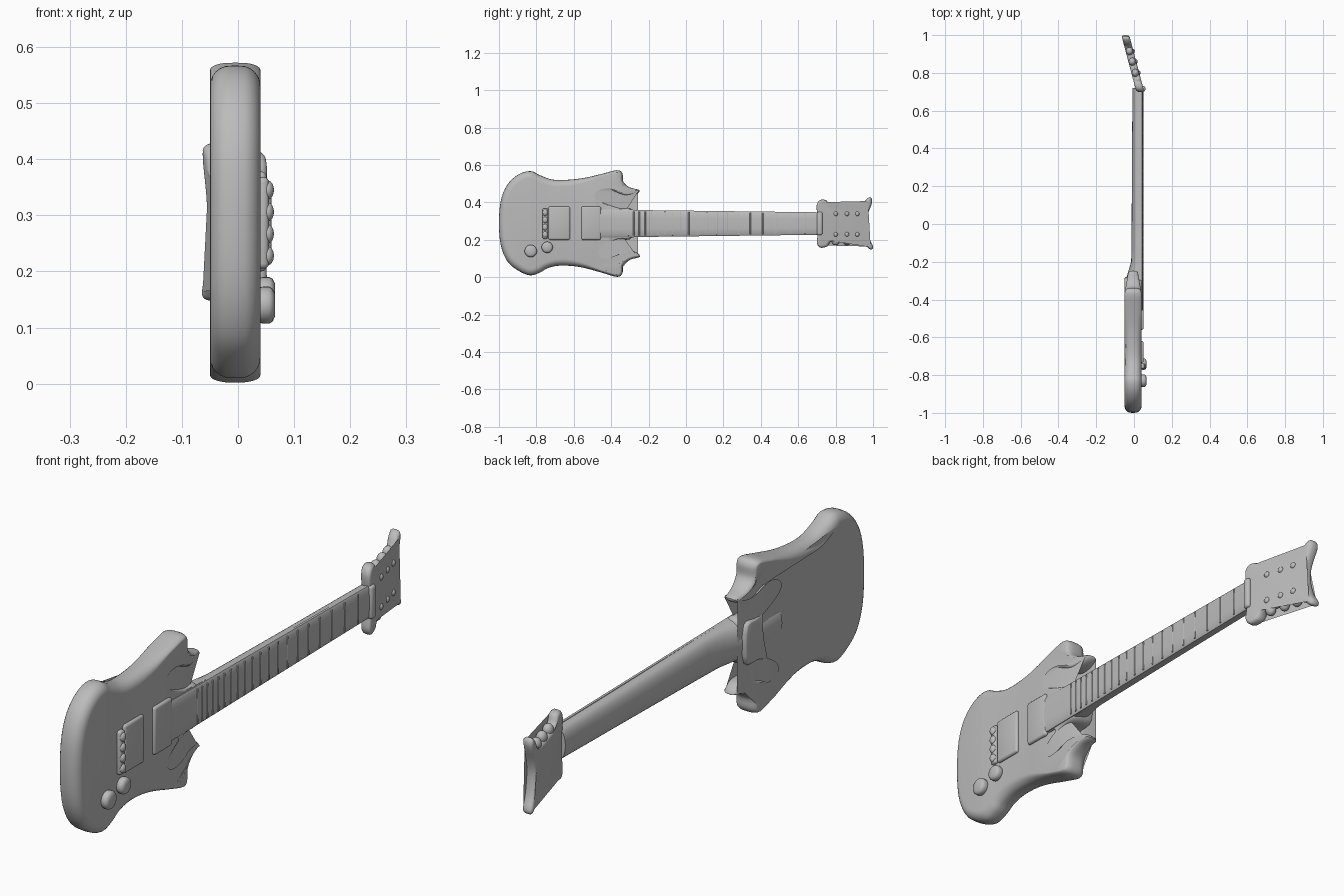
import bpy, bmesh, math
from mathutils import Vector

cube = bpy.data.objects.get("Cube")
if cube:
    bpy.data.objects.remove(cube, do_unlink=True)

grey = bpy.data.materials.new("plain grey")
grey.use_nodes = True
grey.diffuse_color = (0.5, 0.5, 0.5, 1)
bsdf = next(n for n in grey.node_tree.nodes if n.type == 'BSDF_PRINCIPLED')
bsdf.inputs["Base Color"].default_value = (0.5, 0.5, 0.5, 1)
bsdf.inputs["Roughness"].default_value = 0.6

MID = 0.287  # height of the neck centre line


def finish(name, bm, angle=50):
    bmesh.ops.recalc_face_normals(bm, faces=bm.faces)
    me = bpy.data.meshes.new(name)
    bm.to_mesh(me)
    bm.free()
    ob = bpy.data.objects.new(name, me)
    bpy.context.collection.objects.link(ob)
    me.materials.append(grey)
    bpy.ops.object.select_all(action='DESELECT')
    ob.select_set(True)
    bpy.context.view_layer.objects.active = ob
    bpy.ops.object.shade_smooth_by_angle(angle=math.radians(angle))
    return ob


def skin(name, rings, angle=50):
    """Bridge a list of equal closed rings and cap both ends."""
    bm = bmesh.new()
    loops = [[bm.verts.new(p) for p in r] for r in rings]
    n = len(loops[0])
    for a, b in zip(loops, loops[1:]):
        for i in range(n):
            j = (i + 1) % n
            bm.faces.new((a[i], a[j], b[j], b[i]))
    caps = [bm.faces.new(loops[0]), bm.faces.new(loops[-1])]
    bmesh.ops.triangulate(bm, faces=caps)
    return finish(name, bm, angle)


def spline(pts, steps=4):
    """Closed smooth curve through the points."""
    out, n = [], len(pts)
    for i in range(n):
        a, b, c, d = (Vector(pts[(i + k) % n]) for k in (-1, 0, 1, 2))
        for s in range(steps):
            t = s / steps
            out.append(0.5 * (2 * b + (c - a) * t + (2 * a - 5 * b + 4 * c - d) * t * t
                              + (3 * b - a - 3 * c + d) * t ** 3))
    return out


def slab(name, pts, half, radius, place, flat=0.0):
    """Pillow-edged slab from a clockwise (y, z) outline."""
    curve = spline(pts)
    n = len(curve)
    rings = []
    for k in range(13):
        a = math.pi * (k / 12 - 0.5)
        off = math.sin(a) * (half - flat) + flat * (1 if k > 6 else -1 if k < 6 else 0)
        ring = []
        for i, p in enumerate(curve):
            t = (curve[(i + 1) % n] - curve[i - 1]).normalized()
            q = p + Vector((t.y, -t.x)) * radius(p) * (1 - math.cos(a))
            ring.append(place(off, q.x, q.y))
        rings.append(ring)
    return skin(name, rings)


def box(name, x, y, z, bevel=0.008):
    bm = bmesh.new()
    bmesh.ops.create_cube(bm, size=1)
    for v in bm.verts:
        v.co = [(a + b) / 2 + c * (b - a) for (a, b), c in zip((x, y, z), v.co)]
    bmesh.ops.bevel(bm, geom=bm.edges[:], offset=bevel, segments=3,
                    profile=0.5, affect='EDGES', clamp_overlap=True)
    return finish(name, bm, 35)


def ball(name, loc, size):
    bm = bmesh.new()
    bmesh.ops.create_uvsphere(bm, u_segments=20, v_segments=12, radius=1)
    for v in bm.verts:
        v.co = [c + s * u for c, s, u in zip(loc, size, v.co)]
    return finish(name, bm, 180)


def ramp(v, a, b):
    return min(1, max(0, (v - a) / (b - a)))


# Body with two hooked horns
body_upper = [
    (-1.0, .29), (-.99, .41), (-.955, .495), (-.895, .55), (-.83, .567), (-.78, .545),
    (-.70, .52), (-.57, .527), (-.46, .55), (-.37, .572), (-.34, .555), (-.335, .51),
    (-.30, .48), (-.248, .465), (-.27, .443), (-.33, .435), (-.40, .46), (-.45, .458),
    (-.475, .43), (-.43, .40), (-.355, .372), (-.285, .357)]
body_lower = [
    (-.285, .215), (-.365, .198), (-.43, .165), (-.46, .135), (-.445, .115), (-.40, .118),
    (-.345, .14), (-.28, .14), (-.245, .11), (-.295, .095), (-.335, .065), (-.34, .02),
    (-.37, .002), (-.46, .027), (-.57, .055), (-.675, .062), (-.74, .048), (-.78, .025),
    (-.835, .01), (-.90, .037), (-.955, .085), (-.99, .17)]


def body_place(off, y, z):
    thin = 1 - 0.45 * ramp(y, -.37, -.25) if abs(z - MID) > 0.1 else 1
    return (-0.005 + off * thin, y, z)


slab("body", body_upper + body_lower, 0.045,
     lambda p: 0.036 - 0.023 * ramp(p.x, -.62, -.46), body_place, 0.008)

# Neck with rounded back, swelling into the heel
rings = []
for y, hw, back in [(-.5, .08, -.046), (-.33, .076, -.045), (-.27, .073, -.036),
                    (-.2, .071, -.015), (-.12, .07, -.013), (.3, .063, -.011), (.72, .058, -.008)]:
    ring = [(0.038, y, MID + hw)]
    for k in range(17):
        a = math.pi * k / 16
        ring.append((0.026 - (0.026 - back) * math.sin(a) ** 0.8, y, MID + hw * math.cos(a)))
    ring.append((0.038, y, MID - hw))
    rings.append(ring)
skin("neck", rings)


def half_width(y):
    return 0.075 - 0.015 * ramp(y, -.5, .72)


# Fretboard and frets
rings = []
for y in (-.5, .72):
    w = half_width(y)
    rings.append([(x, y, MID + s * w) for x, s in
                  [(.034, 1), (.043, 1), (.048, .88), (.05, .4), (.05, -.4),
                   (.048, -.88), (.043, -1), (.034, -1)]])
skin("fretboard", rings, 40)
for i in range(1, 21):
    y = .72 - 1.5 * (1 - 2 ** (-i / 12))
    w = half_width(y) * 0.9
    box(f"fret_{i}", (.046, .0515), (y - .003, y + .003), (MID - w, MID + w), .0015)

# Nut
box("nut", (.02, .06), (.70, .73), (MID - .062, MID + .062), .01)

# Headstock, leaning back, flared at both ends
head = [(.70, .35), (.70, .39), (.718, .413), (.752, .41), (.775, .378), (.85, .368),
        (.93, .372), (.957, .41), (.985, .428), (.995, .40), (.97, .33), (.964, .275),
        (.978, .21), (1.0, .165), (.985, .148), (.935, .185), (.85, .198), (.78, .193),
        (.755, .165), (.718, .158), (.70, .183), (.705, .23), (.71, MID)]


def lean(y):
    return 0.028 - 0.265 * (y - 0.72)


slab("headstock", head, 0.021, lambda p: 0.013,
     lambda off, y, z: (lean(y) + off, y, z), 0.004)

# Tuners along both edges and string posts on the face
for side, sgn in (("left", 1), ("right", -1)):
    for i, y in enumerate((.80, .86, .915)):
        ball(f"tuner_{side}_{i + 1}", (lean(y), y, .284 + sgn * .09), (.019, .021, .023))
        ball(f"string_post_{side}_{i + 1}", (lean(y) + .019, y, .284 + sgn * .055),
             (.009, .012, .012))

# Pickups and bridge
box("neck_pickup", (.03, .051), (-.56, -.455), (.20, .378), .009)
box("bridge_pickup", (.03, .051), (-.735, -.62), (.20, .378), .009)
box("bridge", (.03, .055), (-.768, -.738), (.205, .368), .009)
for i in range(4):
    ball(f"bridge_saddle_{i + 1}", (.053, -.753, .228 + i * .039), (.011, .014, .017))

# Control knobs
for i, (y, z, r) in enumerate([(-.83, .14, .033), (-.742, .16, .03)]):
    rings = []
    for x, s in [(.03, .9), (.045, 1), (.056, 1), (.062, .88), (.066, .6)]:
        rings.append([(x, y + r * s * math.cos(k * math.tau / 24),
                       z + r * s * math.sin(k * math.tau / 24)) for k in range(24)])
    skin(f"knob_{i + 1}", rings)
